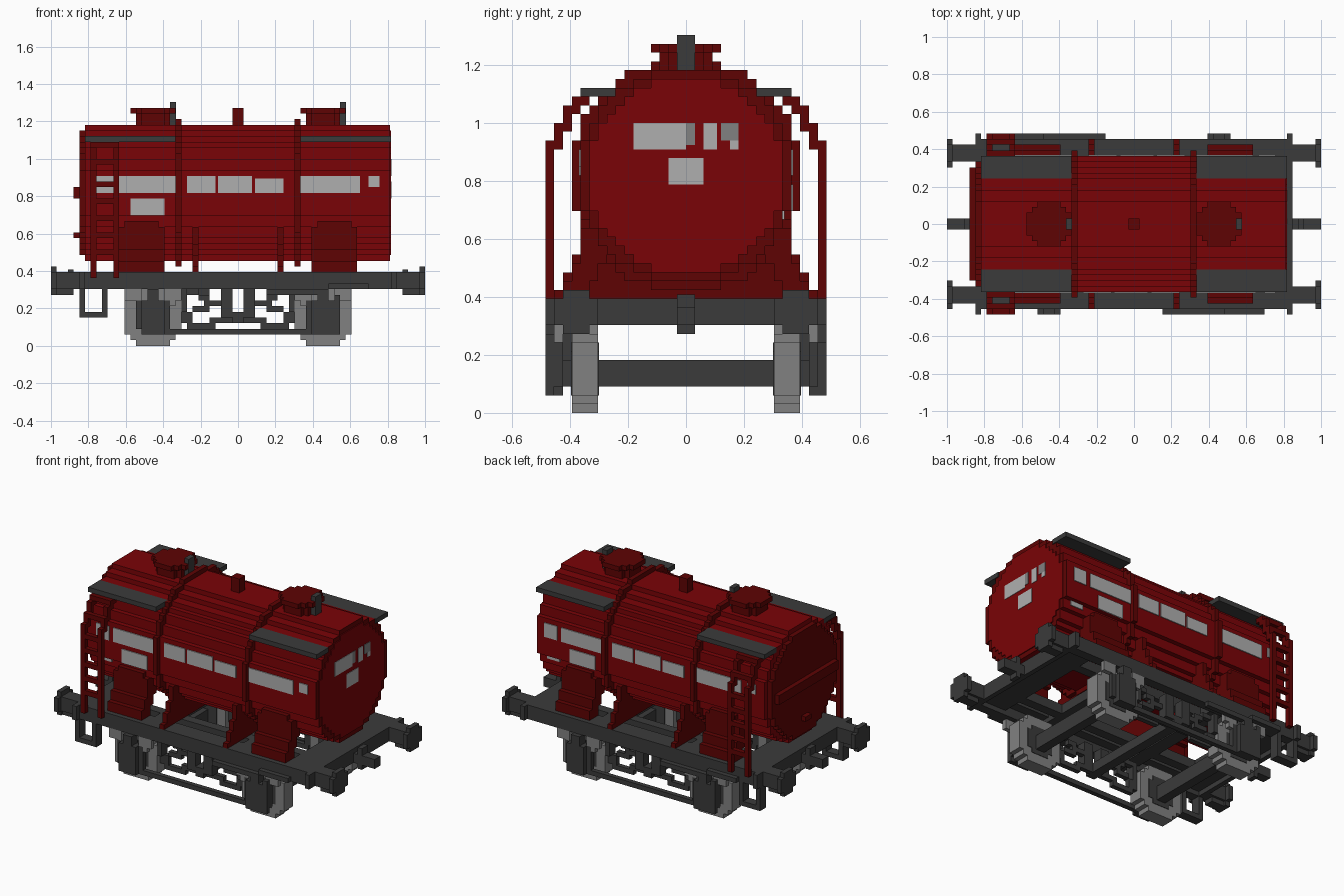
import bpy, bmesh, math
from mathutils import Vector

if "Cube" in bpy.data.objects:
    bpy.data.objects.remove(bpy.data.objects["Cube"])

V = 2 / 66  # size of one block; every dimension below is in blocks


def material(name, rgb):
    m = bpy.data.materials.new(name)
    m.use_nodes = True
    col = (*rgb, 1)
    m.diffuse_color = col
    bsdf = next(n for n in m.node_tree.nodes if n.type == 'BSDF_PRINCIPLED')
    bsdf.inputs["Base Color"].default_value = col
    bsdf.inputs["Roughness"].default_value = 0.8
    return m


RED = material("tank red", (0.195, 0.001, 0.002))
DARK_RED = material("dark red", (0.112, 0.001, 0.001))
DARK = material("dark grey", (0.043, 0.043, 0.043))
STEEL = material("steel grey", (0.22, 0.22, 0.22))
PALE = material("pale grey", (0.43, 0.43, 0.43))

ONE = [(1, 1)]
SIDES = [(1, 1), (1, -1)]
ENDS = [(1, 1), (-1, 1)]
TURNED = [(1, 1), (-1, -1)]
ALL = SIDES + [(-1, 1), (-1, -1)]


def finish(name, bm, mat):
    bmesh.ops.recalc_face_normals(bm, faces=bm.faces)
    bmesh.ops.scale(bm, vec=(V, V, V), verts=bm.verts)
    mesh = bpy.data.meshes.new(name)
    bm.to_mesh(mesh)
    bm.free()
    mesh.materials.append(mat)
    bpy.context.collection.objects.link(bpy.data.objects.new(name, mesh))


def boxes(name, mat, items, signs=ONE):
    """Boxes given as (x0, x1, y0, y1, z0, z1), repeated by mirror signs."""
    bm = bmesh.new()
    for sx, sy in signs:
        for x0, x1, y0, y1, z0, z1 in items:
            vs = bmesh.ops.create_cube(bm, size=1)["verts"]
            for v in vs:
                v.co.x = sx * (x1 if v.co.x > 0 else x0)
                v.co.y = sy * (y1 if v.co.y > 0 else y0)
                v.co.z = z1 if v.co.z > 0 else z0
    finish(name, bm, mat)


def prism(bm, rows, place, a0, a1):
    """Extrude a stepped symmetric outline; rows are (low, high, half width)."""
    side = []
    for low, high, hw in rows:
        for p in ((hw, low), (hw, high)):
            if not side or side[-1] != p:
                side.append(p)
    outline = side + [(-u, w) for u, w in reversed(side)]
    a, b = [[bm.verts.new(place(u, w, t)) for u, w in outline] for t in (a0, a1)]
    bm.faces.new(a)
    bm.faces.new(b)
    for i in range(len(a)):
        j = (i + 1) % len(a)
        bm.faces.new((a[i], a[j], b[j], b[i]))


PLACE = {
    'X': lambda u, w, t: Vector((t, u, w)),
    'Y': lambda u, w, t: Vector((u, t, w)),
    'Z': lambda u, w, t: Vector((u, w, t)),
}


def discs(name, mat, axis, radius, a0, a1, centres):
    """Stepped round discs along an axis."""
    rows = []
    for i in range(int(2 * radius)):
        low = i - radius
        hw = math.sqrt((radius + 0.25) ** 2 - (low + 0.5) ** 2)
        rows.append((low, low + 1, radius - round(radius - hw)))
    bm = bmesh.new()
    for c in centres:
        prism(bm, rows, lambda u, w, t: PLACE[axis](u, w, t) + Vector(c), a0, a1)
    finish(name, bm, mat)


# Tank barrel, ends and bands
AXIS = (0, 0, 27)
discs("tank_barrel", RED, 'X', 12, -27, 26.7, [AXIS])
discs("right_end_rim", DARK_RED, 'X', 12, 26.7, 26.8, [AXIS])
discs("right_end_disc", RED, 'X', 11, 26.7, 27, [AXIS])
discs("left_end_disc", DARK_RED, 'X', 11, -28, -27, [AXIS])
discs("tank_bands", DARK_RED, 'X', 13, -0.5, 0.5, [(x, 0, 27) for x in (-10.5, 10.5)])
boxes("left_end_bars", DARK_RED, [(-29, -28, -10, 10, 26, 28), (-29, -28, -1, 1, 19, 20)])

# Stepped saddle plates, hollow beneath, and cross brackets carrying the tank
widths = [14, 14, 13, 13, 12, 12, 12, 12, 12]
saddle = [(13, 21, w - 3, w, 13 + i, 14 + i) for i, w in enumerate(widths[:-1])]
boxes("tank_saddles", DARK_RED, saddle + [(14, 20, 9, 12, 21, 22)], ALL)
bm = bmesh.new()
for s in (-1, 1):
    steps = [(z, z + 1, max(12, 15 - (z - 12) // 2)) for z in range(13, 21)]
    prism(bm, steps, PLACE['X'], 7 * s, 8 * s)
finish("tank_brackets", bm, DARK_RED)

# Filling lids, latches, vent and roof walkways
HATCHES = [(-15, 0, 39), (15, 0, 39)]
discs("hatch_necks", DARK_RED, 'Z', 3, -0.5, 2, HATCHES)
discs("hatch_lids", DARK_RED, 'Z', 4, 2, 3, HATCHES)
boxes("hatch_latches", DARK, [(x, x + 1.05, -1, 1, 39, 43) for x in (-12, 18)])
boxes("vent", DARK_RED, [(-1, 1, -1, 1, 38, 42)])
boxes("walkways", DARK, [(11, 27, 8, 12, 36, 37)], ALL)

# Ladders near the left end, bending in at the top
stile = [(15, 16, 12, 31), (14, 15, 30, 33), (13, 14, 32, 35), (12, 13, 34, 36), (11, 12, 35, 36)]
ladder = [(x, x + 1, *part) for x in (-26, -22) for part in stile]
ladder += [(-25, -22, 15, 16, z, z + 1) for z in range(16, 31, 3)]
ladder += [(-25, -22, 14, 15, 32, 33), (-25, -22, 12, 13, 35, 36)]
boxes("ladders", DARK_RED, ladder, SIDES)

# Plain pale panels painted on the tank
boxes("side_panels", PALE, [
    (-21, -11, -12.2, -11.9, 27, 30), (-9, -4, -12.2, -11.9, 27, 30),
    (-3.5, 2.5, -12.2, -11.9, 27, 30), (3, 8, -12.2, -11.9, 27, 29.5),
    (11, 21.5, -12.2, -11.9, 27, 30), (23, 25, -12.2, -11.9, 28, 30),
    (-25, -22, -12.2, -11.9, 27, 30),
    (-19, -13, -12.2, -11.9, 23, 26), (-25, -22, -11.2, -10.9, 22, 23)], TURNED)
boxes("end_panels", PALE, [
    (26.9, 27.1, -6, 0, 30, 33), (26.9, 27.1, 2, 3.5, 30, 33),
    (26.9, 27.1, 5, 6, 30, 31), (26.9, 27.1, -2, 2, 26, 29)])
boxes("end_panel_shades", STEEL, [
    (26.9, 27.1, 0, 1, 30.5, 33), (26.9, 27.1, 4, 6, 31, 33)])

# Underframe, open in the middle
boxes("headstocks", DARK, [(27, 28, -16, 16, 10, 13)], ENDS)
boxes("sills", DARK, [(-27, 27, 13, 15, 10, 13), (-27, 27, 11, 13, 12, 13),
                      (-27, 27, 7, 9, 11, 13)], SIDES)
boxes("end_decks", DARK, [(21, 27, -13, 13, 11, 13)], ENDS)
boxes("cross_members", DARK, [(9, 12, -13, 13, 11, 13)], ENDS)

# Buffers and couplers
for s, side in ((-1, "left"), (1, "right")):
    spots = [(0, y, 11.5) for y in (-12.5, 12.5)]
    discs(side + "_buffer_heads", DARK, 'X', 2.5, 32 * s, 33 * s, spots)
boxes("buffer_shafts", DARK, [(28, 32, 11, 14, 10, 13), (29, 32, 11.5, 13.5, 9, 10)], ALL)
boxes("couplers", DARK, [(28, 33, -1, 1, 10, 12), (29, 30, -1, 1, 9, 13.5)], ENDS)

# Wheels, hubs and axles
for s, side in ((-1, "front"), (1, "back")):
    spots = [(x, 0, 5) for x in (-15, 15)]
    discs(side + "_wheels", STEEL, 'Y', 5, 10 * s, 13 * s, spots)
    discs(side + "_wheel_hubs", DARK, 'Y', 3, 9.9 * s, 13.1 * s, spots)
boxes("axles", DARK, [(14, 16, -14, 14, 3, 6)], ENDS)

# Axle boxes, guards and springs
boxes("axle_guards", DARK, [(12, 18, 14, 15, 3, 8), (13, 17, 14, 16, 2, 8),
                            (14, 16, 14, 16, 8, 10)], ALL)
boxes("spring_hangers", STEEL, [(10, 13, 14, 15, 8, 10), (17, 20, 14, 15, 8, 10),
                                (11, 12, 14, 15, 7, 8)], ALL)
boxes("tie_bars", DARK, [(-17, 17, 14, 15, 2, 3)], SIDES)

# Brake rigging between the axles
boxes("brake_rigging", DARK, [
    (1, 3, 11, 13, 5, 10), (0, 5, 11, 12, 4, 5), (3, 6, 11, 12, 7, 8),
    (5, 8, 11, 12, 6, 7), (5, 7, 11, 12, 8, 9), (7, 10, 11, 12, 9, 10),
    (8, 10, 11, 12, 4, 6), (9, 10, 11, 13, 6, 10), (4, 9, 11, 12, 3, 4)], ALL)
boxes("brake_shaft", DARK, [(-1, 1, -13, 13, 4, 6)])
boxes("brake_levers", DARK, [(5, 16, -16, -15, 9, 10), (16, 23, -16, -15, 10, 11),
                             (17, 18, -16, -15, 2, 9)], TURNED)

# Foot stirrups under the ladders
boxes("stirrups", DARK, [(-28, -27, 13, 15, 5, 10), (-24, -23, 13, 15, 5, 10),
                         (-27, -24, 13, 15, 5, 6)], SIDES)
